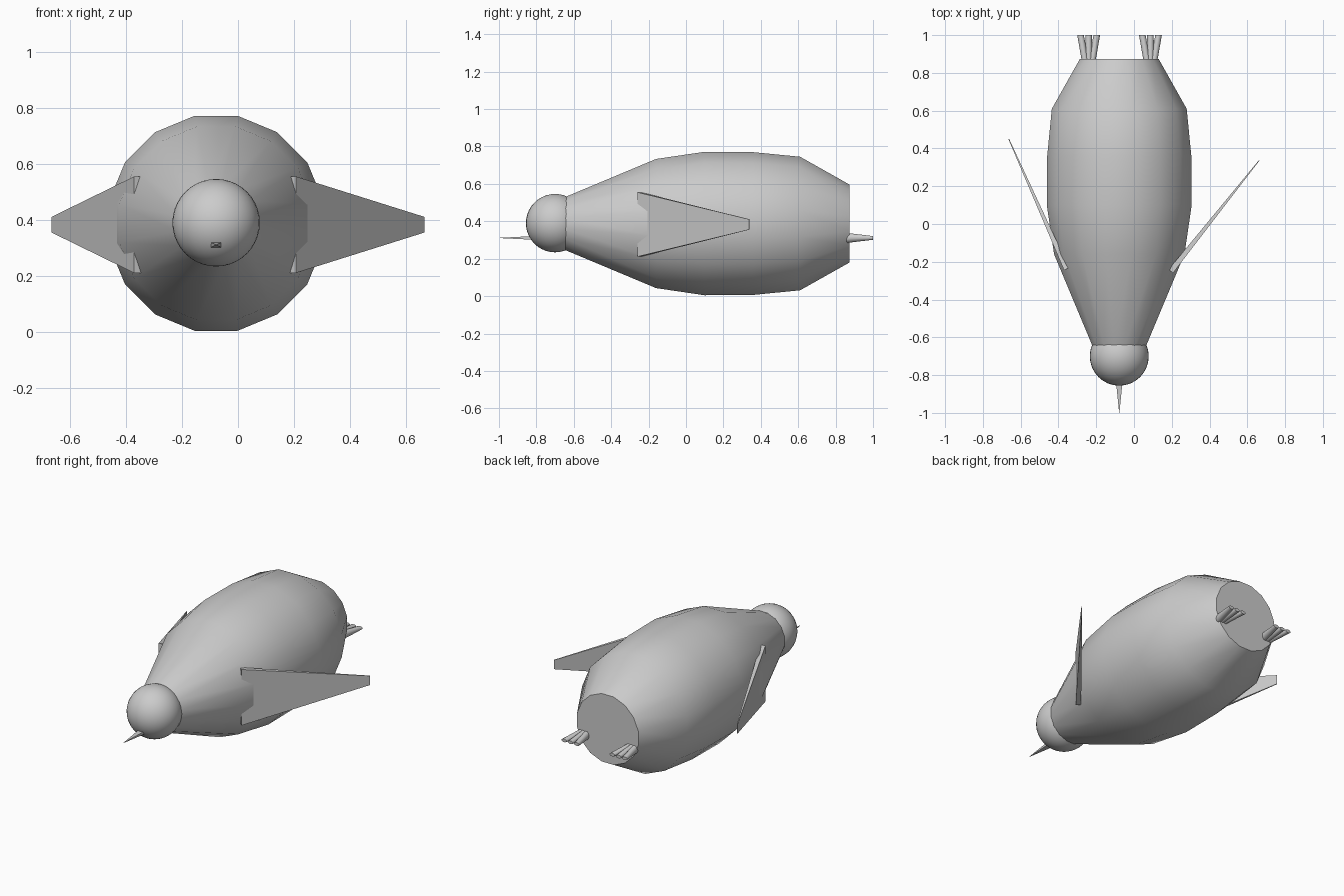
import bpy, bmesh, math
from mathutils import Vector

if "Cube" in bpy.data.objects:
    bpy.data.objects.remove(bpy.data.objects["Cube"])

CX, CZ = -0.078, 0.388   # body axis


def finish(name, bm, smooth=False):
    bmesh.ops.recalc_face_normals(bm, faces=bm.faces)
    me = bpy.data.meshes.new(name)
    bm.to_mesh(me)
    bm.free()
    ob = bpy.data.objects.new(name, me)
    bpy.context.collection.objects.link(ob)
    if smooth:
        bpy.ops.object.select_all(action='DESELECT')
        ob.select_set(True)
        bpy.context.view_layer.objects.active = ob
        bpy.ops.object.shade_smooth_by_angle(angle=math.radians(40))
    return ob


def loft(bm, rings):
    """Skin a list of equally long point rings and cap both ends."""
    vs = [[bm.verts.new(p) for p in r] for r in rings]
    n = len(vs[0])
    for a, b in zip(vs, vs[1:]):
        for i in range(n):
            j = (i + 1) % n
            bm.faces.new((a[i], a[j], b[j], b[i]))
    bm.faces.new(vs[0])
    bm.faces.new(vs[-1])


def ring(x, y, z, rx, rz, n):
    return [(x + rx * math.sin(math.tau * (i + 0.5) / n), y,
             z + rz * math.cos(math.tau * (i + 0.5) / n)) for i in range(n)]


# Barrel body, 16 sides
profile = [(-0.645, 0.145), (-0.16, 0.352), (0.10, 0.391),
           (0.36, 0.389), (0.61, 0.364), (0.873, 0.213)]
bm = bmesh.new()
loft(bm, [ring(CX, y, CZ, r, r, 16) for y, r in profile])
finish("body", bm, True)

# Round head
bm = bmesh.new()
bmesh.ops.create_uvsphere(bm, u_segments=32, v_segments=20, radius=0.156)
bmesh.ops.translate(bm, verts=bm.verts, vec=(CX, -0.70, 0.39))
finish("head", bm, True)

# Flat pointed beak
bm = bmesh.new()
loft(bm, [ring(CX, -0.81, 0.311, 0.028, 0.014, 4),
          ring(CX, -1.0, 0.311, 0.001, 0.001, 4)])
finish("beak", bm)


# Tapered slab wings
def wing(name, root, tip):
    root, tip = Vector(root), Vector(tip)
    d = (tip - root).normalized()
    normal = Vector((d.y, -d.x, 0))

    def section(c, t, h):
        return [c + normal * s * t + Vector((0, 0, u * h))
                for s, u in ((1, 1), (-1, 1), (-1, -1), (1, -1))]
    bm = bmesh.new()
    loft(bm, [section(root, 0.015, 0.172), section(tip, 0.002, 0.028)])
    finish(name, bm)


wing("wing_right", (0.195, -0.25, 0.383), (0.663, 0.337, 0.383))
wing("wing_left", (-0.357, -0.238, 0.383), (-0.663, 0.45, 0.383))

# Feet with three fanned toes
for side, fx in (("left", -0.240), ("right", 0.087)):
    bm = bmesh.new()
    for k in (-1, 0, 1):
        loft(bm, [ring(fx + k * 0.016, 0.85, 0.311, 0.019, 0.029, 12),
                  ring(fx + k * 0.043, 1.0, 0.311, 0.018, 0.010, 12)])
    finish("foot_" + side, bm, True)
